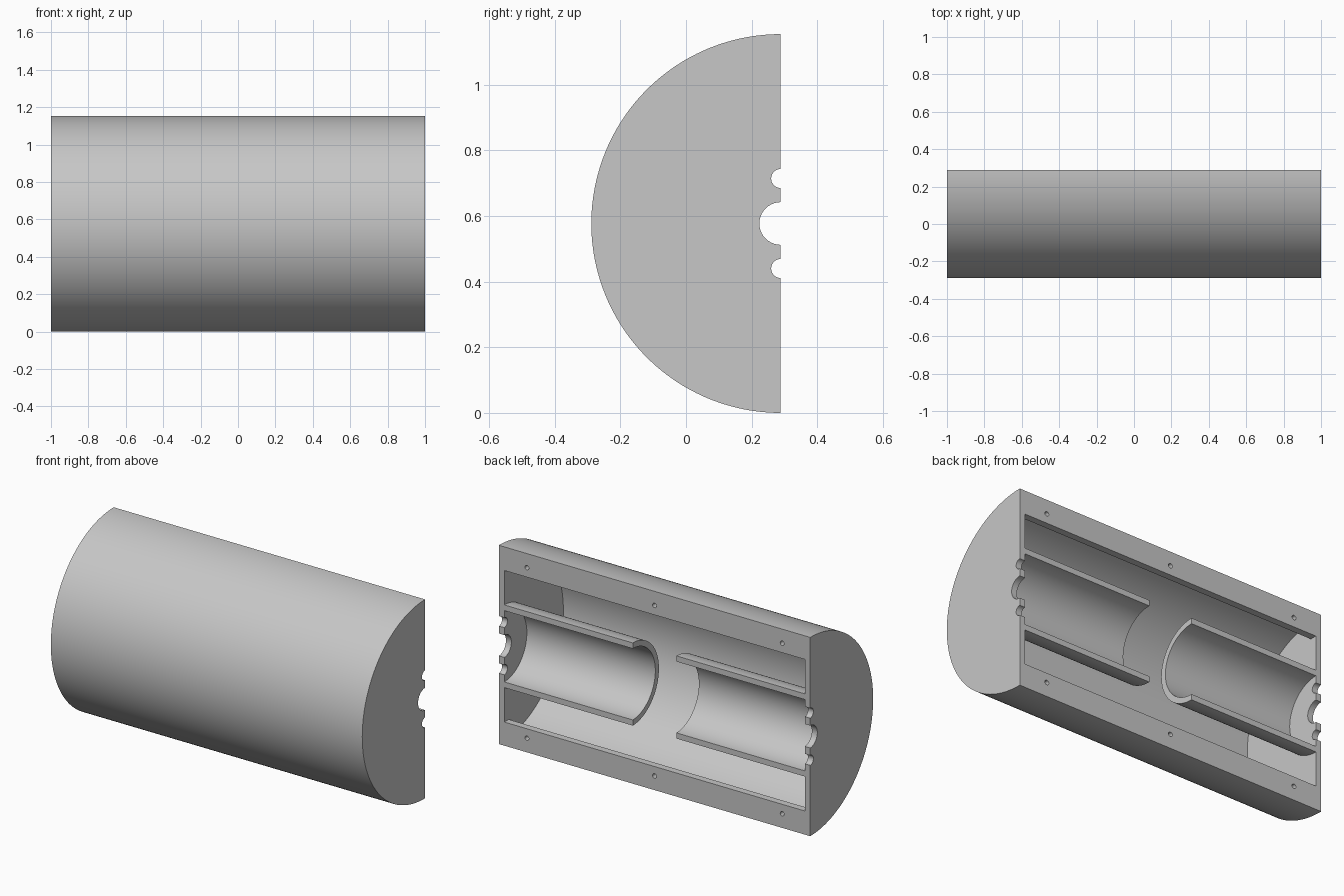
import bpy, bmesh, math
from mathutils import Matrix, Vector

R = 0.577                 # outer radius, axis lies on the open back plane
WALL = 0.035
INNER = R - WALL
END = 1 - WALL            # inside face of the end walls
LIP_EDGE, LIP_DEPTH = 0.44, 0.04
TUBE_OUT, TUBE_IN, TUBE_START = 0.24, 0.207, 0.14

cube = bpy.data.objects.get("Cube")
if cube:
    bpy.data.objects.remove(cube, do_unlink=True)

grey = bpy.data.materials.new("plain_grey")
grey.use_nodes = True
colour = (0.57, 0.57, 0.57, 1)
grey.diffuse_color = colour
grey.node_tree.nodes["Principled BSDF"].inputs["Base Color"].default_value = colour


def arc(radius, start, end, steps):
    """Points as (depth from the back plane, height from the axis)."""
    angles = [start + (end - start) * i / steps for i in range(steps + 1)]
    return [(radius * math.cos(a), radius * math.sin(a)) for a in angles]


def finish(name, bm):
    bmesh.ops.recalc_face_normals(bm, faces=bm.faces)
    mesh = bpy.data.meshes.new(name)
    bm.to_mesh(mesh)
    bm.free()
    mesh.materials.append(grey)
    obj = bpy.data.objects.new(name, mesh)
    bpy.context.collection.objects.link(obj)
    return obj


def extrude(name, profile, x0, x1):
    """Extrude a cross-section along x."""
    bm = bmesh.new()
    face = bm.faces.new([bm.verts.new((x0, R / 2 - d, R + h)) for d, h in profile])
    result = bmesh.ops.extrude_face_region(bm, geom=[face])
    moved = [v for v in result["geom"] if isinstance(v, bmesh.types.BMVert)]
    bmesh.ops.translate(bm, verts=moved, vec=(x1 - x0, 0, 0))
    return finish(name, bm)


def rod(name, radius, length, centre, axis, sides):
    """Cylinder along the given axis."""
    bm = bmesh.new()
    turn = Vector((0, 0, 1)).rotation_difference(Vector(axis)).to_matrix().to_4x4()
    bmesh.ops.create_cone(bm, cap_ends=True, segments=sides, radius1=radius,
                          radius2=radius, depth=length,
                          matrix=Matrix.Translation(centre) @ turn)
    return finish(name, bm)


def activate(obj):
    bpy.ops.object.select_all(action="DESELECT")
    obj.select_set(True)
    bpy.context.view_layer.objects.active = obj


def cut(obj, cutter):
    activate(obj)
    mod = obj.modifiers.new("cut", "BOOLEAN")
    mod.operation, mod.solver, mod.object = "DIFFERENCE", "EXACT", cutter
    bpy.ops.object.modifier_apply(modifier=mod.name)
    bpy.data.objects.remove(cutter, do_unlink=True)


def smooth(obj):
    activate(obj)
    bpy.ops.object.shade_smooth_by_angle(angle=math.radians(30))


half = math.pi / 2

# Half-round housing
housing = extrude("housing", arc(R, -half, half, 96), -1, 1)

# Round chamber behind a narrower opening, leaving a lip along both long sides
lip_angle = math.acos(LIP_DEPTH / INNER)
chamber = ([(-0.1, -LIP_EDGE), (LIP_DEPTH, -LIP_EDGE)]
           + arc(INNER, -lip_angle, lip_angle, 96)
           + [(LIP_DEPTH, LIP_EDGE), (-0.1, LIP_EDGE)])
cut(housing, extrude("chamber_cutter", chamber, -END, END))

# Cable notches through both end walls
for height, radius in ((0, 0.065), (0.137, 0.029), (-0.137, 0.029)):
    cut(housing, rod("notch_cutter", radius, 2.4, (0, R / 2, R + height), (1, 0, 0), 40))

# Screw holes in the lips
for x in (-0.82, 0, 0.82):
    for side in (-1, 1):
        cut(housing, rod("screw_cutter", 0.013, 0.16,
                         (x, R / 2, R + side * 0.495), (0, 1, 0), 20))
smooth(housing)

# Half-tube cradles standing out from each end wall
ring = arc(TUBE_OUT, -half, half, 48) + arc(TUBE_IN, half, -half, 48)
for name, side in (("left_cradle", 1), ("right_cradle", -1)):
    smooth(extrude(name, ring, side * TUBE_START, side * END))
